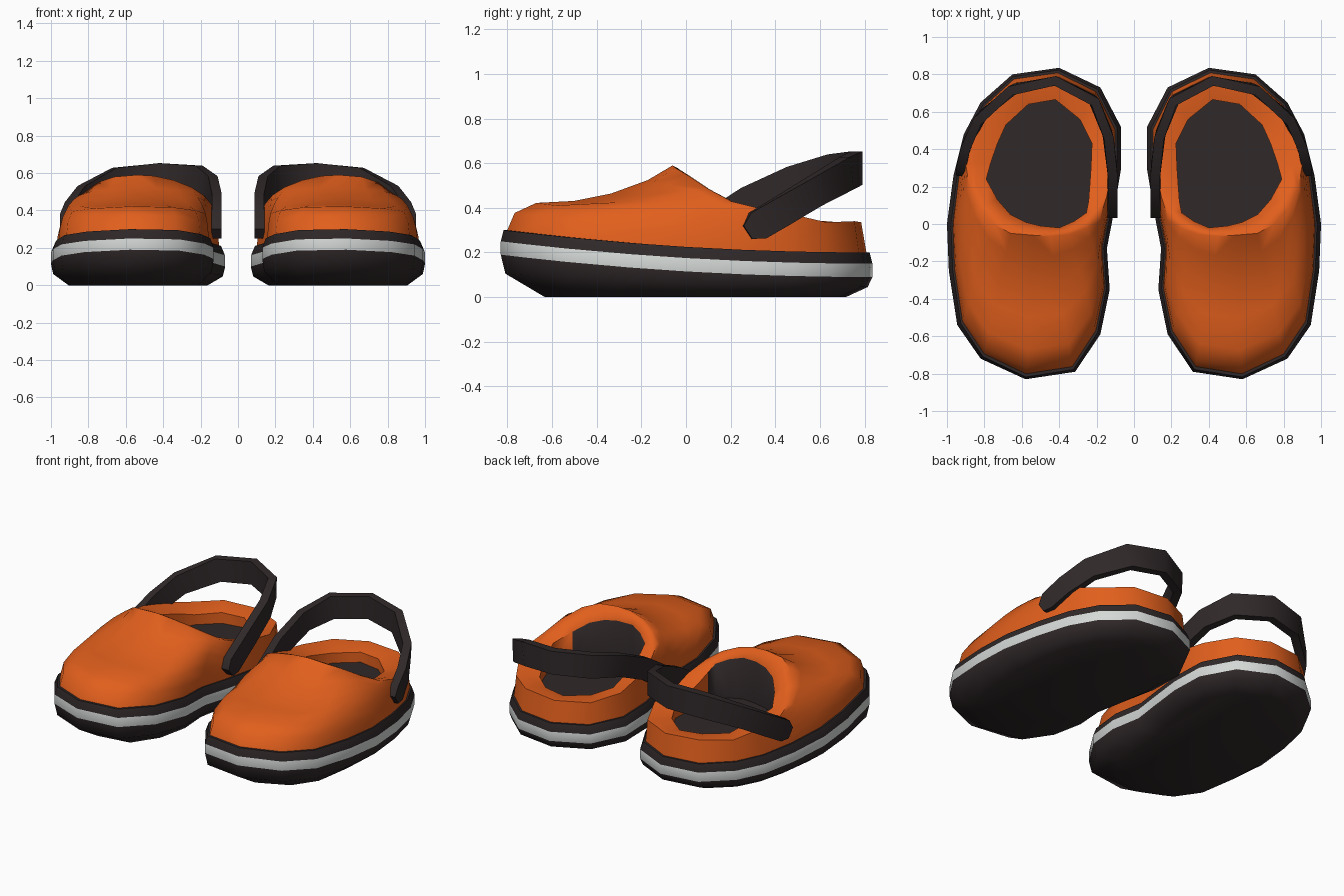
import bpy, bmesh
from mathutils import Vector

if "Cube" in bpy.data.objects:
    bpy.data.objects.remove(bpy.data.objects["Cube"])


def material(name, rgb):
    m = bpy.data.materials.new(name)
    m.diffuse_color = (*rgb, 1)
    m.use_nodes = True
    m.node_tree.nodes["Principled BSDF"].inputs["Base Color"].default_value = m.diffuse_color
    return m


orange = material("orange foam", (0.76, 0.115, 0.012))
dark = material("dark rubber", (0.029, 0.021, 0.022))
white = material("white stripe", (0.66, 0.69, 0.67))

# Sole outline, counter-clockwise from the toe tip
OUTLINE = [(.58, -.83), (.82, -.72), (.945, -.54), (.99, -.25), (1, 0), (.965, .26),
           (.91, .48), (.82, .65), (.65, .80), (.40, .835), (.18, .73), (.07, .52),
           (.07, .29), (.11, .05), (.145, -.13), (.13, -.35), (.18, -.59), (.315, -.79)]
# Outer edge of the lip, matching the outline point by point
RIM = [(.54, -.06, .59), (.66, -.05, .58), (.75, 0, .55), (.83, .09, .49), (.88, .20, .43),
       (.90, .32, .40), (.868, .48, .37), (.785, .63, .335), (.63, .755, .34), (.40, .785, .335),
       (.205, .69, .335), (.12, .50, .35), (.12, .30, .39), (.145, .15, .435), (.18, .04, .48),
       (.25, -.02, .525), (.345, -.055, .562), (.45, -.065, .585)]
# Foot opening inside the lip
HOLE = [(.50, -.01), (.58, .01), (.66, .05), (.73, .13), (.79, .24), (.765, .33),
        (.73, .43), (.685, .53), (.565, .64), (.42, .665), (.29, .56), (.225, .43),
        (.23, .30), (.237, .20), (.243, .12), (.255, .06), (.32, .015), (.40, -.02)]


def sole_top(y):
    return .2 + .1 * ((.83 - y) / 1.66) ** 2


def ring(sx, sy, height, shift=0):
    """Outline scaled about the sole centre, with height as a rule of y."""
    return [(.53 + (x - .53) * sx, y * sy + shift, height(y)) for x, y in OUTLINE]


def loft(name, rings, mats, rule, cap_start=True, cap_end=True, angle=.6, fix=False):
    """Skin closed rings, colour by rule(level, face centre), mirror to the other foot."""
    bm = bmesh.new()
    rows = [[bm.verts.new(p) for p in r] for r in rings]
    n = len(rows[0])
    for k in range(len(rows) - 1):
        a, b = rows[k], rows[k + 1]
        for i in range(n):
            j = (i + 1) % n
            f = bm.faces.new((a[i], a[j], b[j], b[i]))
            f.material_index = rule(k, f.calc_center_median())
    if cap_start:
        bm.faces.new(rows[0][::-1]).material_index = rule(0, Vector())
    if cap_end:
        bm.faces.new(rows[-1]).material_index = rule(len(rows), Vector())
    if fix:
        bmesh.ops.recalc_face_normals(bm, faces=bm.faces)
    me = bpy.data.meshes.new(name)
    bm.to_mesh(me)
    bm.free()
    for m in mats:
        me.materials.append(m)
    ob = bpy.data.objects.new(name, me)
    bpy.context.collection.objects.link(ob)
    bpy.ops.object.select_all(action='DESELECT')
    ob.select_set(True)
    bpy.context.view_layer.objects.active = ob
    bpy.ops.object.shade_smooth_by_angle(angle=angle)
    mod = ob.modifiers.new("other foot", 'MIRROR')
    mod.use_mirror_merge = False
    return ob


# Sole: tread, lower band, white stripe, upper band
loft("sole", [
    ring(.80, .81, lambda y: 0, .04),
    ring(.975, .975, lambda y: .6 * sole_top(y) - .075),
    ring(1, 1, lambda y: sole_top(y) - .11),
    ring(1, 1, lambda y: sole_top(y) - .05),
    ring(.955, .985, sole_top),
    ring(.88, .90, sole_top)],
    [dark, white], lambda k, c: 1 if k == 2 else 0, angle=.95)

# Upper: toe dome and heel wall rising to the opening
STEPS = [0, .05, .18, .41, .63, .85, 1]
TOE = [0, .29, .44, .47, .58, .78, 1]      # dipped profile over the toe
SIDE = [0, .25, .52, .75, .88, .96, 1]     # rounded profile at the flanks
BACK = STEPS                               # straight heel wall
base = ring(.935, .97, lambda y: sole_top(y) - .01)


def column_height(i, k):
    y = OUTLINE[i][1]
    toe = min(1, max(0, (-y - .25) / .45))
    back = min(1, max(0, (y + .1) / .4))
    return toe * TOE[k] + back * BACK[k] + (1 - toe - back) * SIDE[k]


rings = []
for k, s in enumerate(STEPS):
    level = []
    for i, (b, r) in enumerate(zip(base, RIM)):
        h = column_height(i, k)
        level.append((b[0] + (r[0] - b[0]) * s, b[1] + (r[1] - b[1]) * s,
                      b[2] + (r[2] - b[2]) * h))
    rings.append(level)


# Wide lip, inner wall and insole
def lip(t):
    return [(x + (hx - x) * t, y + (hy - y) * t, z - (.02 + .2 * max(0, z - .36)) * t * t)
            for (x, y, z), (hx, hy) in zip(RIM, HOLE)]


rings += [lip(.4), lip(1), [(x, y, .25) for x, y in HOLE]]
last = len(STEPS) + 1
loft("upper", rings, [orange, dark],
     lambda k, c: 1 if k > last or (k == last and c.y < .15) else 0,
     cap_start=False, angle=.95)

# Heel strap: flat band swept from the inner pivot round to the outer pivot
PATH = [(.115, .055, .275), (.115, .095, .31), (.115, .28, .43), (.14, .48, .52),
        (.215, .66, .565), (.42, .765, .578), (.645, .72, .555), (.82, .57, .47),
        (.89, .43, .385), (.92, .32, .32), (.925, .275, .29)]
pts = [Vector(p) for p in PATH]
sections = []
for i, p in enumerate(pts):
    tangent = (pts[min(i + 1, len(pts) - 1)] - pts[max(i - 1, 0)]).normalized()
    out = Vector((tangent.y, -tangent.x, 0)).normalized()
    across = tangent.cross(out).normalized()
    half = .035 if i in (0, len(pts) - 1) else (.075 if 3 < i < 7 else .067)
    sections.append([p + out * (a * .026) + across * (b * half)
                     for a, b in ((-1, -1), (1, -1), (1, 1), (-1, 1))])
loft("heel_strap", sections, [dark], lambda k, c: 0, angle=.8, fix=True)
